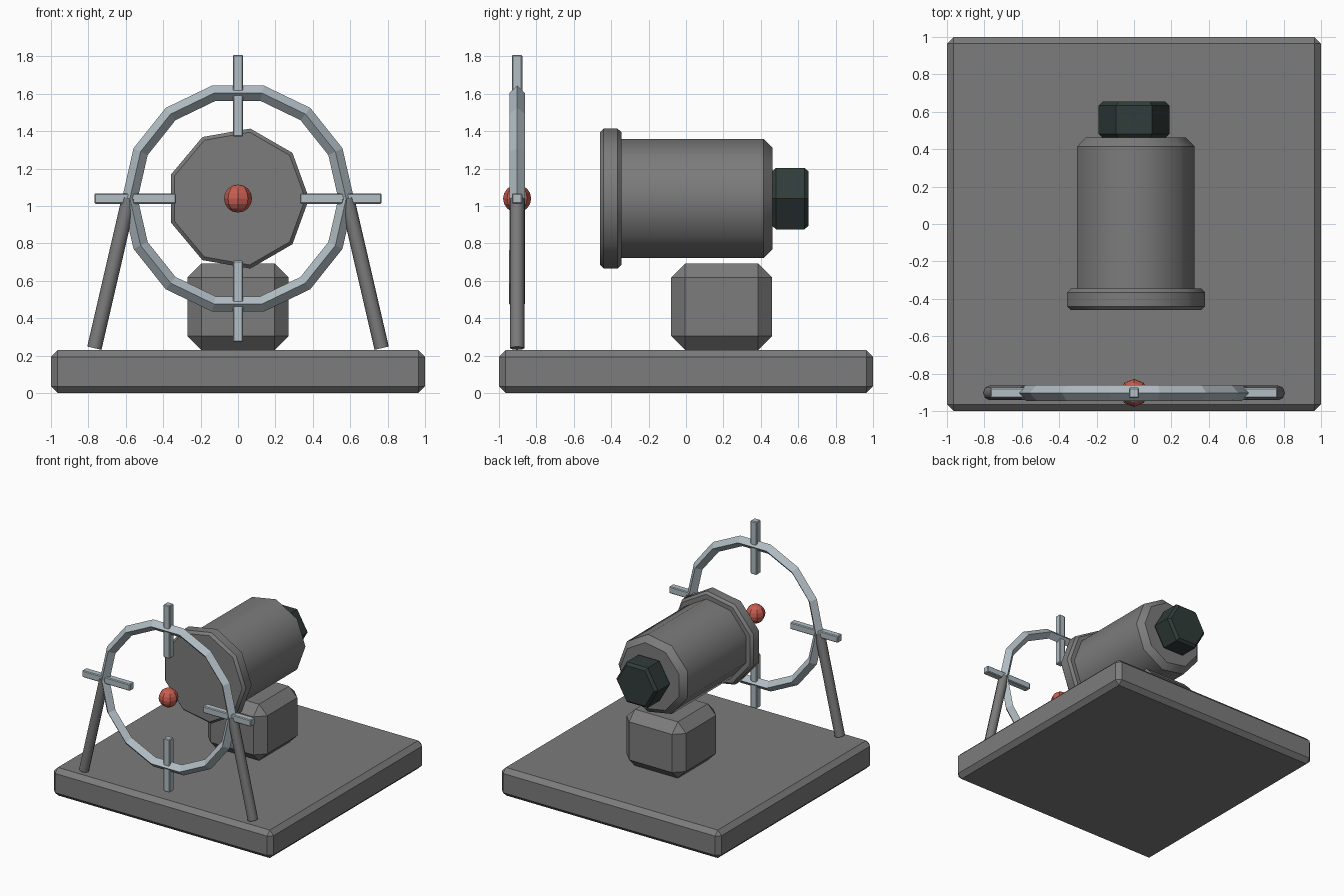
import bpy, bmesh, math
from mathutils import Vector, Matrix

if "Cube" in bpy.data.objects:
    bpy.data.objects.remove(bpy.data.objects["Cube"])


def material(name, rgb):
    m = bpy.data.materials.new(name)
    m.diffuse_color = (*rgb, 1)
    m.use_nodes = True
    m.node_tree.nodes["Principled BSDF"].inputs["Base Color"].default_value = m.diffuse_color
    return m


GREY = material("mid_grey", (0.2, 0.2, 0.2))
STEEL = material("pale_steel", (0.44, 0.51, 0.55))
DARK = material("dark_green_black", (0.03, 0.045, 0.042))
RED = material("red", (0.58, 0.11, 0.08))


def finish(bm, name, mat, smooth=None):
    bmesh.ops.recalc_face_normals(bm, faces=bm.faces)
    me = bpy.data.meshes.new(name)
    bm.to_mesh(me)
    bm.free()
    ob = bpy.data.objects.new(name, me)
    bpy.context.collection.objects.link(ob)
    me.materials.append(mat)
    if smooth:
        bpy.ops.object.select_all(action='DESELECT')
        ob.select_set(True)
        bpy.context.view_layer.objects.active = ob
        bpy.ops.object.shade_smooth_by_angle(angle=math.radians(smooth))
    return ob


def box(name, lo, hi, bevel, mat):
    lo, hi = Vector(lo), Vector(hi)
    bm = bmesh.new()
    bmesh.ops.create_cube(bm, size=1)
    bmesh.ops.scale(bm, vec=hi - lo, verts=bm.verts)
    bmesh.ops.translate(bm, vec=(lo + hi) / 2, verts=bm.verts)
    bmesh.ops.bevel(bm, geom=bm.edges[:], offset=bevel, segments=1,
                    affect='EDGES', profile=0.5)
    return finish(bm, name, mat)


def lathe(name, profile, n, mat, matrix, smooth=None):
    """Closed n-sided turning of (radius, height) pairs; first vertex on local +x."""
    bm = bmesh.new()
    rings = []
    for r, h in profile:
        rings.append([bm.verts.new((r * math.cos(2 * math.pi * i / n),
                                    r * math.sin(2 * math.pi * i / n), h))
                      for i in range(n)])
    for a, b in zip(rings, rings[1:]):
        for i in range(n):
            j = (i + 1) % n
            bm.faces.new((a[i], a[j], b[j], b[i]))
    bm.faces.new(rings[0])
    bm.faces.new(rings[-1])
    bm.transform(matrix)
    return finish(bm, name, mat, smooth)


CZ = 1.04       # height of the optical axis
RY = -0.903     # depth of the sight ring
along_y = Matrix.Translation((0, 0, CZ)) @ Matrix.Rotation(-math.pi / 2, 4, 'X')

# base slab and pedestal
box("base", (-1, -1, 0), (1, 1, 0.23), 0.036, GREY)
box("pedestal", (-0.27, -0.08, 0.23), (0.27, 0.46, 0.693), 0.075, GREY)

# housing, front flange and rear knob
lathe("housing", [(0.323, -0.36), (0.323, 0.415), (0.275, 0.463)], 9, GREY, along_y, 42)
lathe("front_flange", [(0.36, -0.46), (0.38, -0.44), (0.38, -0.366), (0.36, -0.346)],
      9, GREY, along_y, 42)
lathe("rear_knob", [(0.168, 0.46), (0.19, 0.482), (0.19, 0.633), (0.168, 0.655)],
      6, DARK, along_y)

# sight ring: diamond section, 14 sides
bpy.ops.mesh.primitive_torus_add(major_segments=14, minor_segments=4,
                                 major_radius=0.578, minor_radius=0.042,
                                 location=(0, RY, CZ), rotation=(math.pi / 2, 0, 0))
ring = bpy.context.object
ring.name = "sight_ring"
ring.data.materials.append(STEEL)

# four crosshair bars
W = 0.028
for s, side, end in ((-1, "left", "lower"), (1, "right", "upper")):
    a, b = sorted((0.332 * s, 0.768 * s))
    box(side + "_bar", (a, RY - W, CZ - W), (b, RY + W, CZ + W), 0.006, STEEL)
    box(end + "_bar", (-W, RY - W, CZ + a), (W, RY + W, CZ + b), 0.006, STEEL)

    # sloping leg from ring to base
    top, foot = Vector((0.583 * s, RY, 1.04)), Vector((0.768 * s, RY, 0.24))
    d = foot - top
    m = Matrix.Translation(top) @ d.to_track_quat('Z', 'Y').to_matrix().to_4x4()
    lathe(side + "_leg", [(0.039, 0), (0.039, d.length)], 8, GREY, m, 50)

# centre bead
bm = bmesh.new()
bmesh.ops.create_uvsphere(bm, u_segments=8, v_segments=8, radius=0.075)
bmesh.ops.translate(bm, vec=(0, RY, CZ), verts=bm.verts)
finish(bm, "centre_bead", RED)
